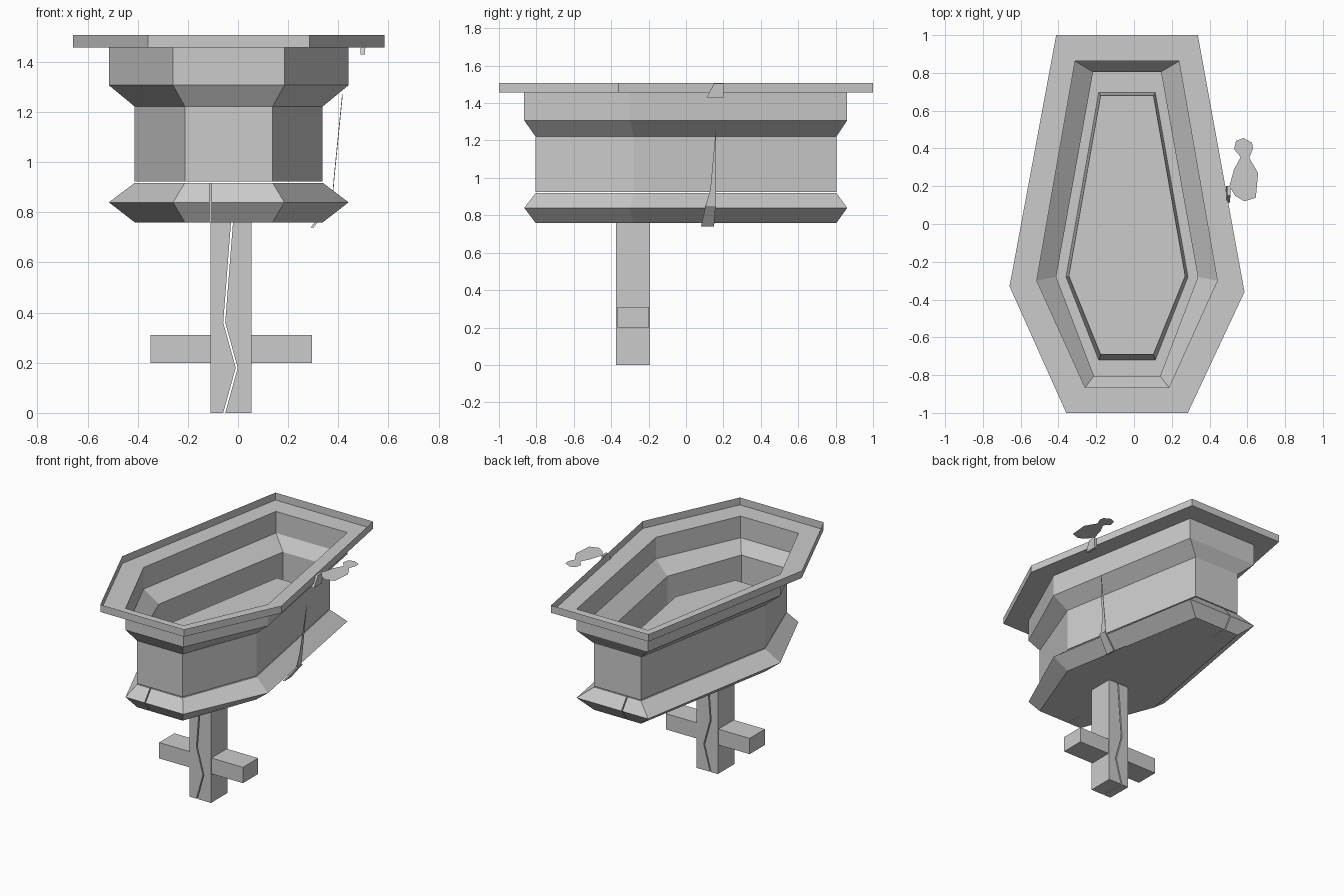
import bpy, bmesh

cube = bpy.data.objects.get("Cube")
if cube:
    bpy.data.objects.remove(cube)

stone = bpy.data.materials.new("stone_grey")
stone.use_nodes = True
stone.diffuse_color = (0.6, 0.6, 0.6, 1)
stone.node_tree.nodes["Principled BSDF"].inputs["Base Color"].default_value = (0.6, 0.6, 0.6, 1)

CX = -0.037  # centre line of the coffin


def coffin(front, middle, back, y_front, y_mid, y_back, skew=0):
    """Six-sided coffin outline from three half widths and three depths."""
    return [(CX + front, y_front), (CX + middle, y_mid - skew), (CX + back, y_back),
            (CX - back, y_back), (CX - middle, y_mid + skew), (CX - front, y_front)]


RIM = coffin(0.322, 0.622, 0.375, -1, -0.345, 1, skew=0.015)
WIDE = coffin(0.222, 0.478, 0.275, -0.865, -0.3, 0.862)
NARROW = coffin(0.175, 0.375, 0.18, -0.805, -0.28, 0.805)
STEP_LOW = coffin(0.15, 0.323, 0.15, -0.72, -0.28, 0.695)
STEP_HIGH = coffin(0.14, 0.308, 0.14, -0.69, -0.275, 0.68)


def finish(name, bm):
    bmesh.ops.recalc_face_normals(bm, faces=bm.faces)
    mesh = bpy.data.meshes.new(name)
    bm.to_mesh(mesh)
    bm.free()
    mesh.materials.append(stone)
    obj = bpy.data.objects.new(name, mesh)
    bpy.context.collection.objects.link(obj)
    return obj


def loft(name, levels, bottom=True, top=True):
    """Skin a stack of (outline, height) rings and cap the chosen ends."""
    bm = bmesh.new()
    rings = [[bm.verts.new((x, y, z)) for x, y in outline] for outline, z in levels]
    for a, b in zip(rings, rings[1:]):
        n = len(a)
        for i in range(n):
            j = (i + 1) % n
            bm.faces.new((a[i], a[j], b[j], b[i]))
    if bottom:
        bm.faces.new(rings[0])
    if top:
        bm.faces.new(rings[-1])
    return finish(name, bm)


def sheet(name, points, thickness=None):
    """Flat polygon, optionally pushed out along a vector into a solid."""
    bm = bmesh.new()
    face = bm.faces.new([bm.verts.new(p) for p in points])
    if thickness:
        side = bmesh.ops.extrude_face_region(bm, geom=[face], use_keep_orig=True)["geom"]
        bmesh.ops.translate(bm, vec=thickness,
                            verts=[v for v in side if isinstance(v, bmesh.types.BMVert)])
    return finish(name, bm)


# Thin-walled open coffin with a flared top and a tray-like rim
loft("coffin_body", [(NARROW, 0.924), (NARROW, 1.222), (WIDE, 1.307), (WIDE, 1.457),
                     (RIM, 1.457), (RIM, 1.508)], top=False)

# Raised block standing on the coffin floor
loft("inner_block", [(STEP_LOW, 0.926), (STEP_HIGH, 1.1)], bottom=False)

# Base moulding, split by a thin crack at both ends
base = loft("base_moulding", [(NARROW, 0.76), (WIDE, 0.84), (NARROW, 0.918)])
for end in (-1, 1):
    cutter = sheet("crack_cutter", [(-0.114, end * 0.7, 0.7), (-0.106, end * 0.7, 0.7),
                                    (-0.106, end * 0.7, 1), (-0.114, end * 0.7, 1)],
                   (0, end * 0.3, 0))
    cutter.hide_render = True
    cutter.hide_viewport = True
    cut = base.modifiers.new("crack", "BOOLEAN")
    cut.operation = "DIFFERENCE"
    cut.solver = "EXACT"
    cut.object = cutter

# Inverted cross: post in two halves with a zigzag crack, and one arm each side
crack = [(-0.055, 0), (-0.005, 0.18), (-0.055, 0.36), (-0.024, 0.76)]
for side, edge, tip, gap in (("right", -0.11, -0.35, -0.004), ("left", 0.053, 0.295, 0.004)):
    post = [(x + gap, z) for x, z in crack] + [(edge, 0.76), (edge, 0)]
    sheet("cross_post_" + side, [(x, -0.373, z) for x, z in post], (0, 0.181, 0))
    arm = [(edge, 0.2), (edge, 0.31), (tip, 0.31), (tip, 0.2)]
    sheet("cross_arm_" + side, [(x, -0.367, z) for x, z in arm], (0, 0.168, 0))

# Spilled liquid: flat splash, drip under the rim, run down the side, pool beneath
splash = [(0.505, 0.2), (0.535, 0.15), (0.585, 0.12), (0.645, 0.14), (0.657, 0.27),
          (0.61, 0.35), (0.63, 0.4), (0.625, 0.43), (0.58, 0.455), (0.54, 0.44),
          (0.53, 0.395), (0.565, 0.355), (0.53, 0.29)]
sheet("splash", [(x, y, 1.506) for x, y in splash])
sheet("rim_drip", [(0.488, 0.11, 1.43), (0.488, 0.2, 1.43), (0.493, 0.2, 1.505),
                   (0.493, 0.15, 1.505)], (0.018, 0, 0))
sheet("side_run", [(0.415, 0.16, 1.27), (0.382, 0.13, 0.94), (0.375, 0.105, 0.85),
                   (0.375, 0.158, 0.85), (0.382, 0.16, 0.94)], (0.003, 0, 0))
sheet("side_run_end", [(0.375, 0.105, 0.85), (0.29, 0.08, 0.74), (0.29, 0.15, 0.74),
                       (0.375, 0.158, 0.85)], (0.012, 0, 0))
pool = [(0.29, 0.05), (0.26, 0.22), (0.09, 0.27), (-0.01, 0.37), (-0.05, 0.26), (0.15, 0.14)]
sheet("pool", [(x, y, 0.757) for x, y in pool])
